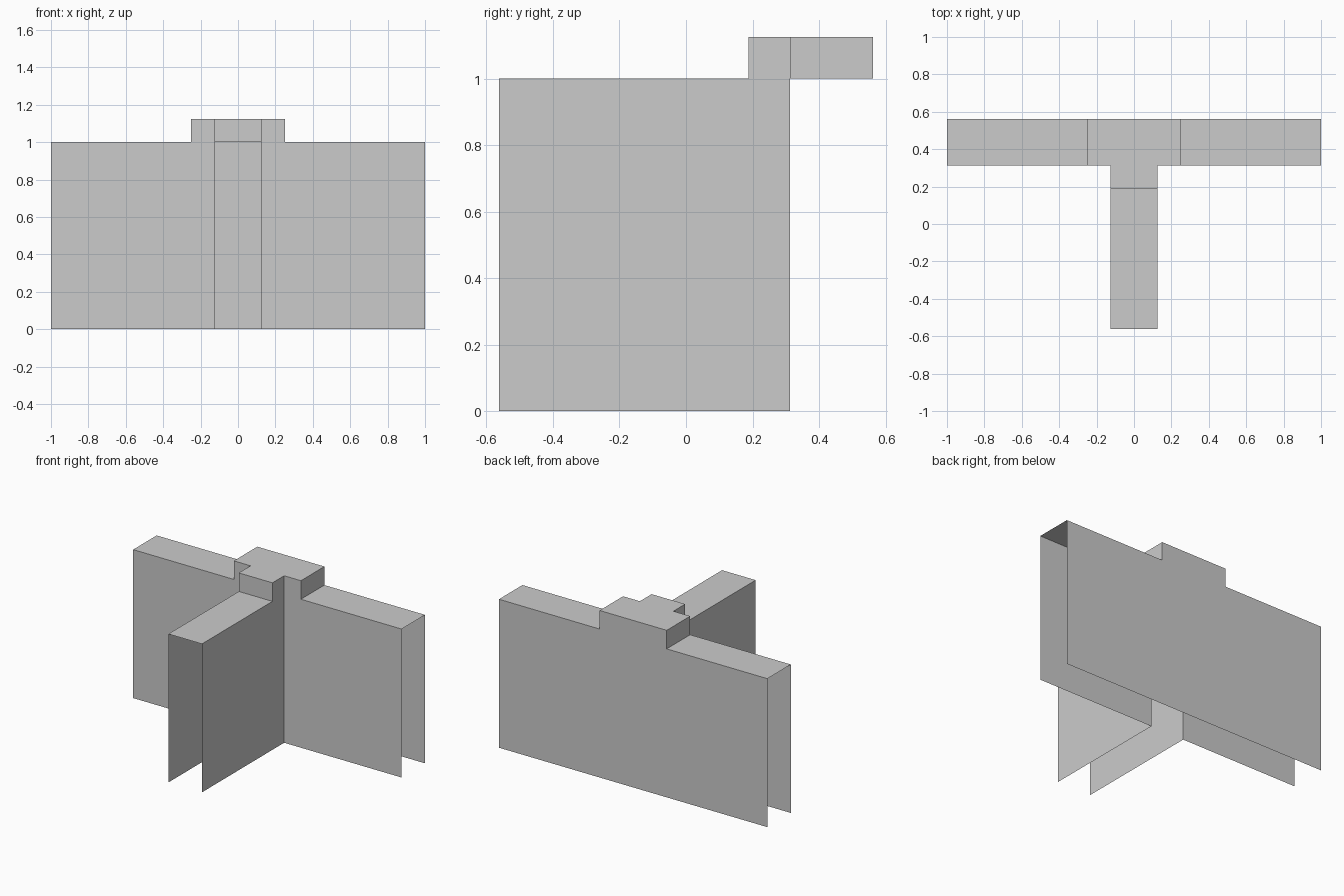
import bpy, bmesh

if "Cube" in bpy.data.objects:
    bpy.data.objects.remove(bpy.data.objects["Cube"])

# Plan grid of the T-shaped wall: x and y break lines
XS = [-1, -0.25, -0.125, 0.125, 0.25, 1]
YS = [-0.5625, 0.1875, 0.3125, 0.5625]
LOW, HIGH = 1.0, 1.125

# Height of each occupied plan cell (column, row)
heights = {(2, 0): LOW, (2, 1): HIGH}               # stem and its raised end
for col, h in enumerate([LOW, HIGH, HIGH, HIGH, LOW]):
    heights[(col, 2)] = h                           # cross wall with raised middle

# The three ends of the T (and the underside) are left open
OPEN_ENDS = {((0, 2), (-1, 0)), ((4, 2), (1, 0)), ((2, 0), (0, -1))}

bm = bmesh.new()


def face(points):
    bm.faces.new([bm.verts.new(p) for p in points])


for (i, j), h in heights.items():
    x0, x1, y0, y1 = XS[i], XS[i + 1], YS[j], YS[j + 1]
    # Top of the cell
    face([(x0, y0, h), (x1, y0, h), (x1, y1, h), (x0, y1, h)])
    # Walls down to the neighbouring height, facing outward
    sides = {(0, -1): ((x0, y0), (x1, y0)), (1, 0): ((x1, y0), (x1, y1)),
             (0, 1): ((x1, y1), (x0, y1)), (-1, 0): ((x0, y1), (x0, y0))}
    for (di, dj), (a, b) in sides.items():
        low = heights.get((i + di, j + dj), 0)
        if low < h and ((i, j), (di, dj)) not in OPEN_ENDS:
            levels = [low, LOW, h] if low < LOW < h else [low, h]
            for z0, z1 in zip(levels, levels[1:]):
                face([(*a, z0), (*b, z0), (*b, z1), (*a, z1)])

# Join the panels and merge flat regions
bmesh.ops.remove_doubles(bm, verts=bm.verts[:], dist=1e-5)
bmesh.ops.dissolve_limit(bm, angle_limit=0.01, verts=bm.verts[:], edges=bm.edges[:])

mesh = bpy.data.meshes.new("t_wall_junction")
bm.to_mesh(mesh)
bm.free()
bpy.context.collection.objects.link(bpy.data.objects.new("t_wall_junction", mesh))
